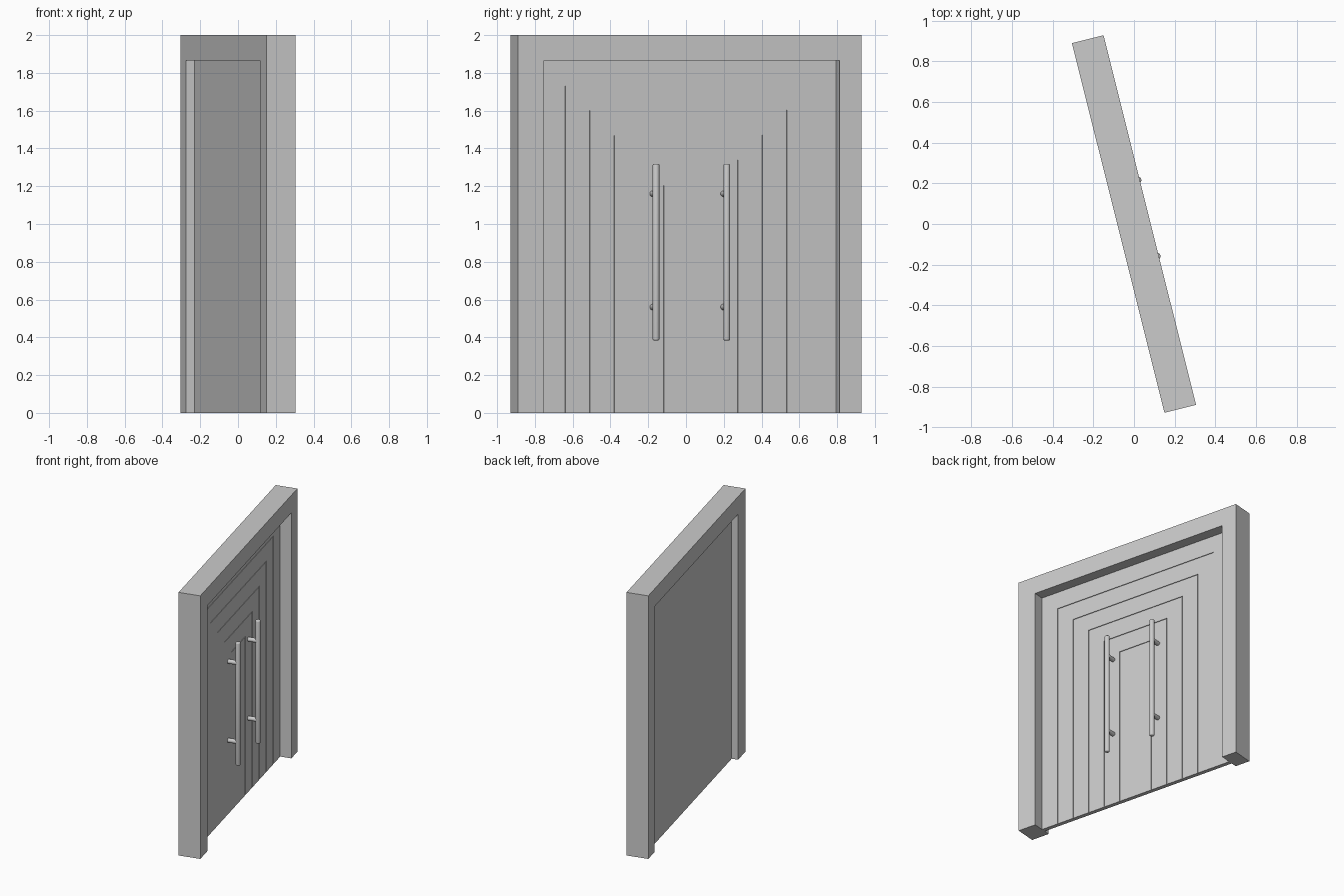
import bpy, bmesh, math
from mathutils import Matrix

if "Cube" in bpy.data.objects:
    bpy.data.objects.remove(bpy.data.objects["Cube"])

TURN = Matrix.Rotation(math.radians(14.06), 4, 'Z')   # whole door is turned about z
W, T, H = 1.873, 0.16, 2.0
MID = 0.012            # centre of the door leaf along its width
STEP, TOP_STEP = 0.1345, 0.1322
GAP = 0.002            # half width of a groove
FACE, FLOOR, BACK = -0.002, -0.009, -0.033


def finish(name, bm):
    bmesh.ops.recalc_face_normals(bm, faces=bm.faces)
    me = bpy.data.meshes.new(name)
    bm.to_mesh(me)
    bm.free()
    ob = bpy.data.objects.new(name, me)
    bpy.context.collection.objects.link(ob)
    ob.matrix_world = TURN
    return ob


def slab(name, profile, x0, x1):
    """Extrude a (width, height) outline through the thickness."""
    bm = bmesh.new()
    face = bm.faces.new([bm.verts.new((x0, y, z)) for y, z in profile])
    ext = bmesh.ops.extrude_face_region(bm, geom=[face])
    verts = [g for g in ext['geom'] if isinstance(g, bmesh.types.BMVert)]
    bmesh.ops.translate(bm, verts=verts, vec=(x1 - x0, 0, 0))
    return finish(name, bm)


def arch(l, r, t, il, ir, it):
    return [(l, 0), (l, t), (r, t), (r, 0), (ir, 0), (ir, it), (il, it), (il, 0)]


def rod(name, radius, length, matrix, bevel=0.0):
    bm = bmesh.new()
    bmesh.ops.create_cone(bm, cap_ends=True, segments=24, radius1=radius,
                          radius2=radius, depth=length)
    if bevel:
        rims = [e for e in bm.edges if abs(e.verts[0].co.z - e.verts[1].co.z) < 1e-5]
        bmesh.ops.bevel(bm, geom=rims, offset=bevel, segments=3,
                        profile=0.5, affect='EDGES')
    bmesh.ops.transform(bm, matrix=matrix, verts=bm.verts)
    ob = finish(name, bm)
    bpy.ops.object.select_all(action='DESELECT')
    ob.select_set(True)
    bpy.context.view_layer.objects.active = ob
    bpy.ops.object.shade_smooth_by_angle(angle=math.radians(40))
    return ob


# Door frame
left, right, top = MID - 6 * STEP, MID + 6 * STEP, 1.866
slab("door_frame", arch(-W / 2, W / 2, H, left, right, top), -T / 2, T / 2)

# Door leaf backing
slab("door_leaf", [(left, 0), (left, top), (right, top), (right, 0)], BACK, FLOOR)

# Nested arched strips separated by narrow grooves
for i in range(6, 0, -1):
    o = i * STEP - (GAP if i < 6 else 0)
    t = top - (6 - i) * TOP_STEP - (GAP if i < 6 else 0)
    if i > 1:
        n = (i - 1) * STEP + GAP
        nt = top - (7 - i) * TOP_STEP + GAP
        shape = arch(MID - o, MID + o, t, MID - n, MID + n, nt)
    else:
        shape = [(MID - o, 0), (MID - o, t), (MID + o, t), (MID + o, 0)]
    slab(f"arched_strip_{i}", shape, FLOOR, FACE)

# Pull handles with two standoffs each
BAR_X = 0.07
for side, label in ((-1, "left"), (1, "right")):
    y = MID + side * 0.193
    rod(f"{label}_handle_bar", 0.018, 0.935,
        Matrix.Translation((BAR_X, y, 0.851)), 0.008)
    for z, level in ((0.56, "lower"), (1.16, "upper")):
        length = BAR_X - FLOOR
        rod(f"{label}_{level}_standoff", 0.016, length,
            Matrix.Translation((FLOOR + length / 2, y, z))
            @ Matrix.Rotation(math.pi / 2, 4, 'Y'))
